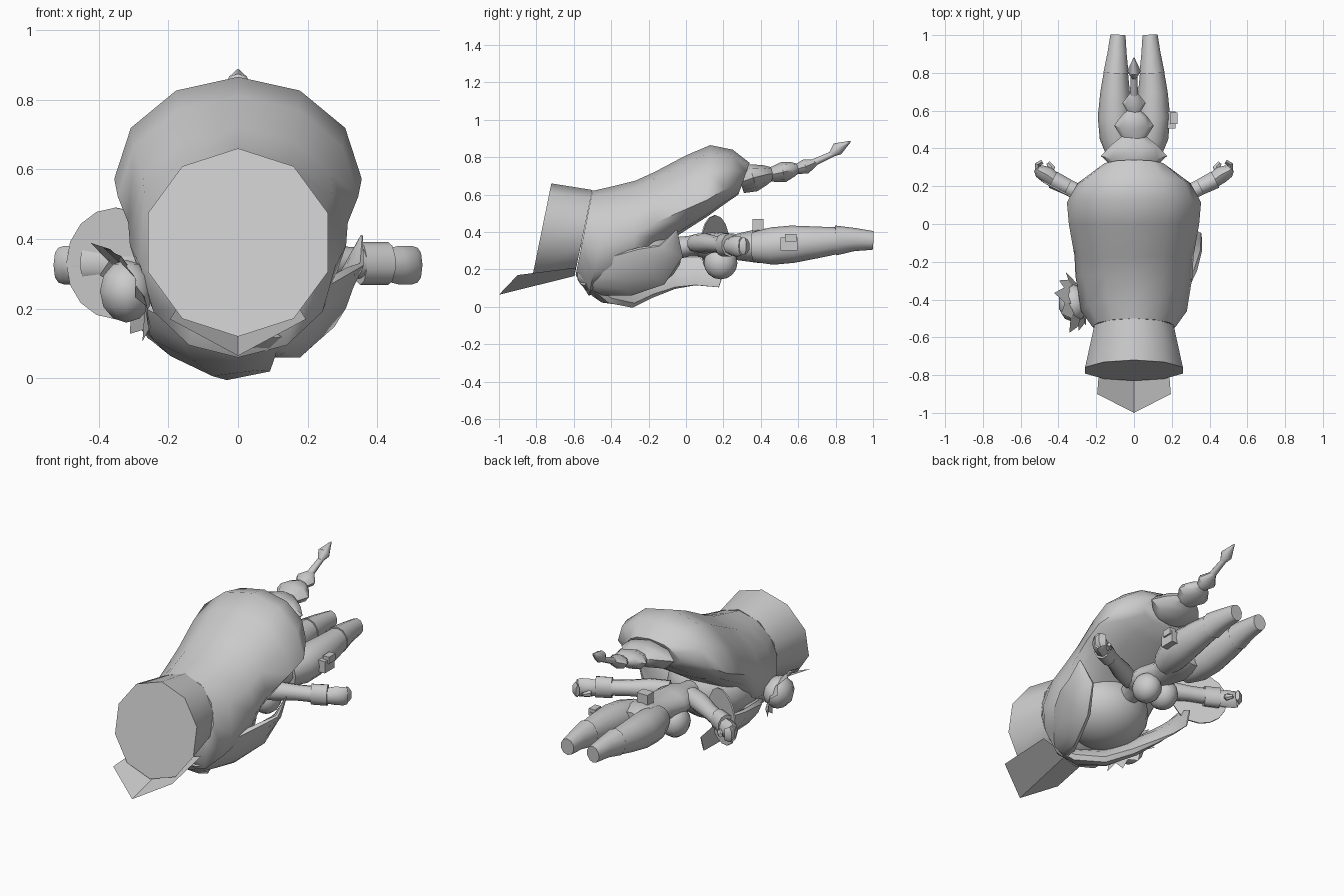
import bpy, bmesh, math
from mathutils import Vector as V, Matrix

if "Cube" in bpy.data.objects:
    bpy.data.objects.remove(bpy.data.objects["Cube"])

grey = bpy.data.materials.new("plain grey")
grey.diffuse_color = (0.6, 0.6, 0.6, 1)
grey.use_nodes = True
grey.node_tree.nodes["Principled BSDF"].inputs["Base Color"].default_value = grey.diffuse_color


def finish(name, bm, angle=40):
    bmesh.ops.recalc_face_normals(bm, faces=bm.faces)
    me = bpy.data.meshes.new(name)
    bm.to_mesh(me)
    bm.free()
    me.materials.append(grey)
    ob = bpy.data.objects.new(name, me)
    bpy.context.collection.objects.link(ob)
    bpy.ops.object.select_all(action='DESELECT')
    ob.select_set(True)
    bpy.context.view_layer.objects.active = ob
    if angle:
        bpy.ops.object.shade_smooth_by_angle(angle=math.radians(angle))
    return ob


def loft(name, rings, sides=12, angle=40):
    """rings: (centre, half axis u, upper half axis v, optional lower half axis)"""
    bm = bmesh.new()
    loops = []
    for c, u, v, *low in rings:
        loop = []
        for i in range(sides):
            t = 2 * math.pi * i / sides
            w = low[0] if low and math.cos(t) < 0 else v
            loop.append(bm.verts.new(c + u * math.sin(t) + w * math.cos(t)))
        loops.append(loop)
    for a, b in zip(loops, loops[1:]):
        for i in range(sides):
            j = (i + 1) % sides
            bm.faces.new((a[i], a[j], b[j], b[i]))
    bm.faces.new(loops[0])
    bm.faces.new(loops[-1])
    return finish(name, bm, angle)


def tube(name, pts, sides=10, origin=None, angle=50):
    """pts: x, y, z, wide radius, thin radius; thin axis points up or away from origin"""
    rings = []
    ps = [V(p[:3]) for p in pts]
    for i, p in enumerate(pts):
        t = (ps[min(i + 1, len(ps) - 1)] - ps[max(i - 1, 0)]).normalized()
        n = V((0, 0, 1)) if origin is None else (ps[i] - V(origin)).normalized()
        u = t.cross(n).normalized()
        rings.append((ps[i], u * p[3], u.cross(t) * p[4]))
    return loft(name, rings, sides, angle)


def profile_loft(name, secs, sides=12, angle=50):
    """secs: top (y, z), bottom (y, z), half width, height fraction of the widest point"""
    rings = []
    for ty, tz, by, bz, w, f in secs:
        a, b = V((0, ty, tz)), V((0, by, bz))
        c = b.lerp(a, f)
        rings.append((c, V((w, 0, 0)), a - c, c - b))
    return loft(name, rings, sides, angle)


def ball(name, c, r, seg=14):
    bm = bmesh.new()
    bmesh.ops.create_uvsphere(bm, u_segments=seg, v_segments=seg // 2 + 1, radius=1,
                              matrix=Matrix.Translation(c) @ Matrix.Diagonal((*r, 1)))
    return finish(name, bm, 60)


def box(name, c, s):
    bm = bmesh.new()
    bmesh.ops.create_cube(bm, size=1, matrix=Matrix.Translation(c) @ Matrix.Diagonal((*s, 1)))
    return finish(name, bm, 0)


def plate(name, polys):
    bm = bmesh.new()
    for poly in polys:
        bm.faces.new([bm.verts.new(p) for p in poly])
    bmesh.ops.remove_doubles(bm, verts=bm.verts, dist=0.0005)
    return finish(name, bm, 0)


# back hair sweeping up and over
profile_loft("back_hair", [
    (-.50, .62, -.59, .17, .22, .5), (-.39, .645, -.52, .06, .28, .45), (-.27, .675, -.28, .14, .31, .45),
    (-.17, .72, -.17, .30, .315, .35), (0, .81, 0, .41, .345, .28), (.13, .865, .11, .48, .355, .24),
    (.25, .84, .20, .545, .30, .3), (.34, .77, .28, .60, .18, .4)])

# head
head = (0, -.27, .29)
ball("head", head, (.26, .25, .2), 18)

# fringe and side locks
tube("fringe_left", [(.08, -.55, .15, .06, .03), (.01, -.47, .095, .13, .05), (-.10, -.37, .09, .15, .05),
                     (-.21, -.24, .14, .13, .045), (-.27, -.08, .18, .10, .03), (-.27, .06, .19, .08, .012),
                     (-.24, .19, .15, .05, .004)], 10, head)
tube("fringe_right", [(.06, -.56, .16, .05, .03), (.13, -.47, .14, .09, .05), (.21, -.34, .17, .13, .04),
                      (.28, -.18, .22, .13, .035), (.32, -.08, .30, .08, .02), (.355, -.05, .41, .004, .003)],
     10, head)

# tall hat flaring to a flat crown, with a raised pointed front panel
profile_loft("hat", [(-.50, .625, -.595, .17, .22, .5), (-.72, .66, -.83, .12, .272, .5)], 10, 40)
plate("hat_front_panel", [
    [(s * .17, -.59, .21), (0, -.595, .165), (0, -1, .065), (s * .195, -.9, .17)] for s in (1, -1)])

# plaited hair end
for i, secs in enumerate([
        [(.29, .665, .10, .06), (.36, .69, .175, .075), (.42, .705, .12, .055), (.49, .72, .03, .02)],
        [(.42, .70, .04, .03), (.52, .72, .105, .055), (.57, .735, .07, .04), (.62, .745, .015, .015)],
        [(.57, .73, .02, .02), (.64, .75, .062, .04), (.70, .775, .015, .015)],
        [(.67, .765, .022, .02), (.80, .825, .017, .015)],
        [(.77, .81, .012, .012), (.81, .845, .036, .035), (.88, .885, .003, .003)]]):
    tube("braid_segment_%d" % i, [(0, *s) for s in secs], 8)

# neck and torso
tube("torso", [(0, -.08, .31, .06, .06), (0, .02, .325, .065, .055), (0, .06, .33, .12, .06),
               (0, .16, .32, .115, .08), (0, .27, .32, .09, .07), (0, .38, .325, .13, .09),
               (0, .46, .33, .15, .09), (0, .52, .33, .09, .07)], 14)

for s, side in ((1, "right"), (-1, "left")):
    # chest, arm, cuff and fist
    ball("chest_" + side, (s * .06, .185, .235), (.08, .09, .088))
    tube("arm_" + side, [(s * .07, .05, .34, .05, .05), (s * .17, .10, .34, .055, .055),
                         (s * .27, .155, .335, .045, .045), (s * .37, .205, .33, .045, .045)])
    tube("cuff_" + side, [(s * .35, .195, .33, .045, .062), (s * .43, .235, .33, .05, .062)])
    tube("hand_" + side, [(s * .42, .23, .325, .04, .045), (s * .46, .26, .325, .045, .055),
                          (s * .50, .28, .325, .035, .055), (s * .515, .295, .325, .02, .05)], 8)
    tube("fingers_" + side, [(s * .505, .275, .325, .02, .05), (s * .51, .315, .325, .018, .045),
                             (s * .485, .33, .325, .013, .035)], 6)
    tube("thumb_" + side, [(s * .45, .27, .32, .02, .02), (s * .435, .30, .31, .02, .02),
                           (s * .455, .325, .31, .012, .012)], 6)
    # leg and boot
    tube("leg_" + side, [(s * .07, .36, .32, .07, .08), (s * .09, .46, .325, .092, .10),
                         (s * .10, .57, .335, .092, .10), (s * .10, .70, .345, .078, .085),
                         (s * .095, .82, .355, .062, .07)], 12)
    tube("boot_" + side, [(s * .095, .80, .355, .07, .08), (s * .09, .90, .36, .054, .062),
                          (s * .085, 1.0, .355, .042, .05)], 10)

# thigh pouch and back buckle
box("thigh_pouch", (.195, .55, .335), (.05, .09, .07))
box("pouch_flap", (.21, .56, .37), (.04, .06, .04))
box("back_buckle", (0, .385, .435), (.07, .06, .07))

# round disc worn on the left arm
d, n = V((-.88, .47, 0)), V((.47, .88, 0)) * .004
c = V((-.35, .155, .33))
loft("arm_disc", [(c - n, d * .16, V((0, 0, .16))), (c + n, d * .16, V((0, 0, .16)))], 16, 30)

# flower on the left of the fringe
fc = V((-.32, -.42, .25))
ball("flower_heart", fc, (.08, .10, .09), 10)
out = V((-.75, -.2, -.35)).normalized()
e1 = out.cross(V((0, 1, 0))).normalized()
e2 = out.cross(e1)
for i in range(9):
    t = 2 * math.pi * i / 9
    r = e1 * math.cos(t) + e2 * math.sin(t)
    k = e2 * math.cos(t) - e1 * math.sin(t)
    b = fc - out * .03
    plate("petal_%d" % i, [[b + r * .05 - k * .03, b + r * .12 - k * .045 + out * .02,
                            b + r * (.18 if i % 2 else .15) + out * .05,
                            b + r * .12 + k * .045 + out * .02, b + r * .05 + k * .03]])
